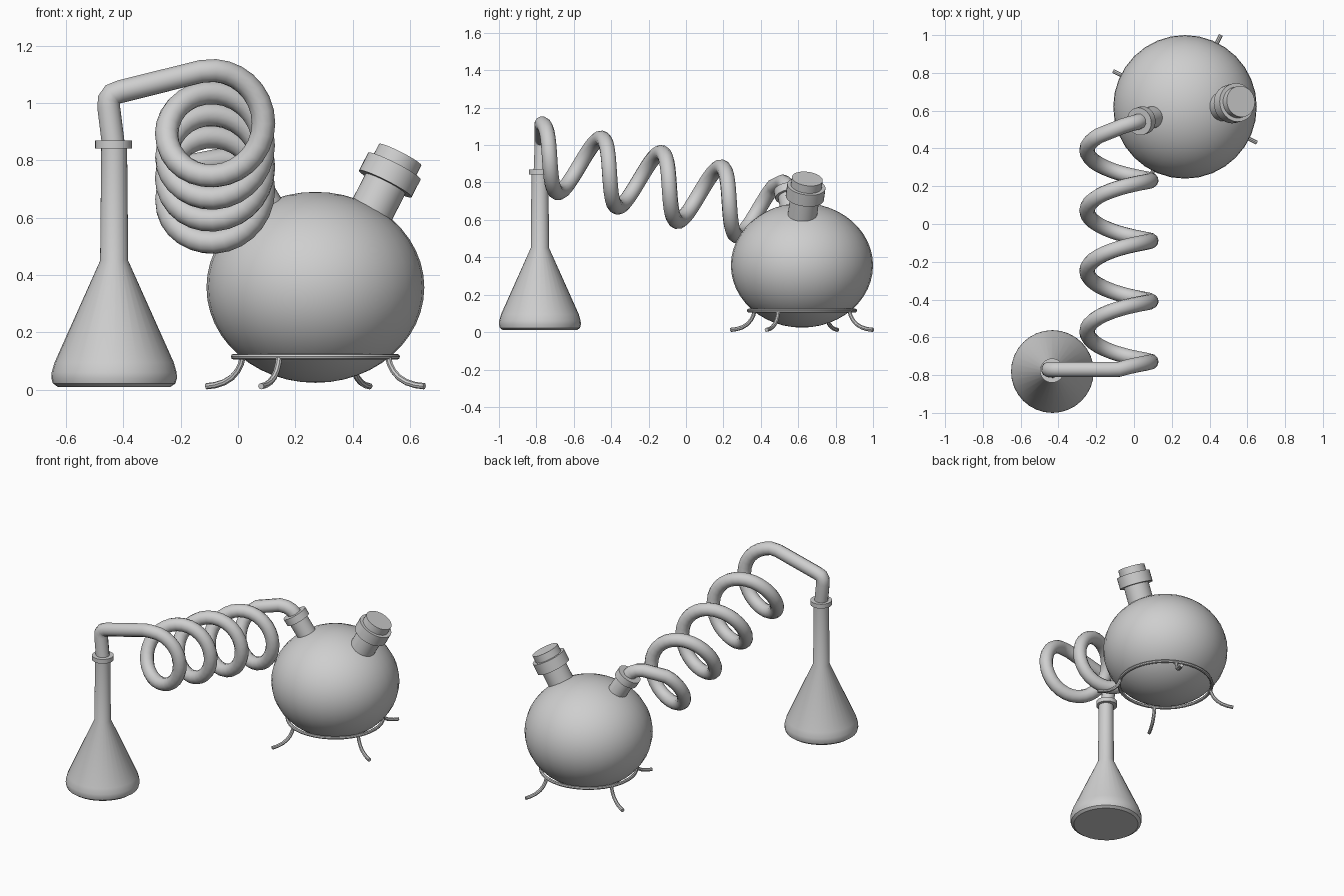
import bpy, bmesh, math
from mathutils import Vector

if "Cube" in bpy.data.objects:
    bpy.data.objects.remove(bpy.data.objects["Cube"])

grey = bpy.data.materials.new("pale_grey")
grey.diffuse_color = (0.62, 0.62, 0.62, 1)
grey.use_nodes = True
grey.node_tree.nodes["Principled BSDF"].inputs["Base Color"].default_value = grey.diffuse_color


def finish(obj):
    obj.data.materials.clear()
    obj.data.materials.append(grey)
    bpy.ops.object.select_all(action='DESELECT')
    bpy.context.view_layer.objects.active = obj
    obj.select_set(True)
    bpy.ops.object.shade_smooth_by_angle(angle=math.radians(35))
    return obj


def lathe(name, profile, base, axis=(0, 0, 1), n=32):
    """Closed solid turned from (radius, height) points about an axis."""
    bm = bmesh.new()
    rings = [[bm.verts.new((r * math.cos(2 * math.pi * i / n),
                            r * math.sin(2 * math.pi * i / n), h))
              for i in range(n)] for r, h in profile]
    for a, b in zip(rings, rings[1:]):
        for i in range(n):
            j = (i + 1) % n
            bm.faces.new((a[i], a[j], b[j], b[i]))
    bm.faces.new(rings[0][::-1])
    bm.faces.new(rings[-1])
    mesh = bpy.data.meshes.new(name)
    bm.to_mesh(mesh)
    bm.free()
    obj = bpy.data.objects.new(name, mesh)
    bpy.context.collection.objects.link(obj)
    obj.location = base
    obj.rotation_euler = Vector((0, 0, 1)).rotation_difference(Vector(axis)).to_euler()
    return finish(obj)


def tube(name, points, radius, cyclic=False, resolution=4):
    """Round tube swept along a path."""
    cu = bpy.data.curves.new(name, 'CURVE')
    cu.dimensions = '3D'
    cu.bevel_depth = radius
    cu.bevel_resolution = resolution
    cu.use_fill_caps = True
    sp = cu.splines.new('POLY')
    sp.points.add(len(points) - 1)
    for p, co in zip(sp.points, points):
        p.co = (*co, 1)
    sp.use_cyclic_u = cyclic
    obj = bpy.data.objects.new(name, cu)
    bpy.context.collection.objects.link(obj)
    bpy.ops.object.select_all(action='DESELECT')
    bpy.context.view_layer.objects.active = obj
    obj.select_set(True)
    bpy.ops.object.convert(target='MESH')
    return finish(bpy.context.view_layer.objects.active)


# Round boiling flask
cx, cy, cz = 0.27, 0.62, 0.357
bpy.ops.mesh.primitive_uv_sphere_add(segments=32, ring_count=24, radius=1,
                                     location=(cx, cy, cz))
flask = bpy.context.object
flask.name = "round_flask"
flask.scale = (0.38, 0.38, 0.333)
finish(flask)

# Filling neck with lip and stopper
d = Vector((0.45, 0.12, 0.885)).normalized()
lip = Vector((0.514, 0.635, 0.718))
lathe("filling_neck", [(0.078, -0.2), (0.078, 0.02)], lip, d)
lathe("filling_neck_lip", [(0.103, 0), (0.103, 0.07)], lip, d)
lathe("stopper", [(0.083, 0.05), (0.083, 0.115)], lip, d)

# Outlet neck with collar
d = Vector((-0.5, -0.16, 0.85)).normalized()
collar = Vector((0.05, 0.55, 0.725))
lathe("outlet_neck", [(0.058, -0.16), (0.058, 0.02)], collar, d)
lathe("outlet_collar", [(0.074, 0), (0.074, 0.045)], collar, d)

# Stand: ring and four splayed legs
tube("stand_ring", [(cx + 0.285 * math.cos(a), cy + 0.285 * math.sin(a), 0.115)
                    for a in (2 * math.pi * i / 40 for i in range(40))],
     0.01, cyclic=True, resolution=2)
leg = [(0.283, 0.115), (0.29, 0.09), (0.304, 0.065), (0.325, 0.043),
       (0.355, 0.026), (0.39, 0.016), (0.425, 0.012)]
for k in range(4):
    a = math.radians(63.5 + 90 * k)
    tube(f"stand_leg_{k + 1}", [(cx + r * math.cos(a), cy + r * math.sin(a), z)
                                for r, z in leg], 0.011, resolution=2)

# Conical receiving flask
lathe("conical_flask", [(0.197, 0.01), (0.214, 0.022), (0.219, 0.04), (0.218, 0.06),
                        (0.208, 0.095), (0.049, 0.45), (0.045, 0.85)],
      (-0.432, -0.781, 0))
lathe("conical_flask_collar", [(0.064, 0.842), (0.064, 0.87)], (-0.434, -0.776, 0))

# Condenser tube: riser, sloping arm, tilted coil, outlet end
axis = Vector((0, 0.32, -0.077))
up = Vector((0, 0.077, 0.32)).normalized()
side = Vector((1, 0, 0))
start = Vector((-0.08, -0.809, 0.949))
R, turns, step = 0.169, 3.92, 28
path = [(-0.434, -0.775, 0.85), (-0.451, -0.77, 0.985), (-0.45, -0.77, 1.012),
        (-0.438, -0.77, 1.03), (-0.41, -0.77, 1.04), (-0.13, -0.77, 1.11)]
count = int(turns * step)
for i in range(count + 1):
    t = i / step
    a = 2 * math.pi * t
    path.append(start + axis * t + R * (math.sin(a) * side + math.cos(a) * up))
path += [(-0.06, 0.518, 0.802), (-0.02, 0.53, 0.796), (0.012, 0.538, 0.781),
         (0.033, 0.545, 0.757), (0.05, 0.55, 0.725)]
tube("condenser_coil", path, 0.041)
